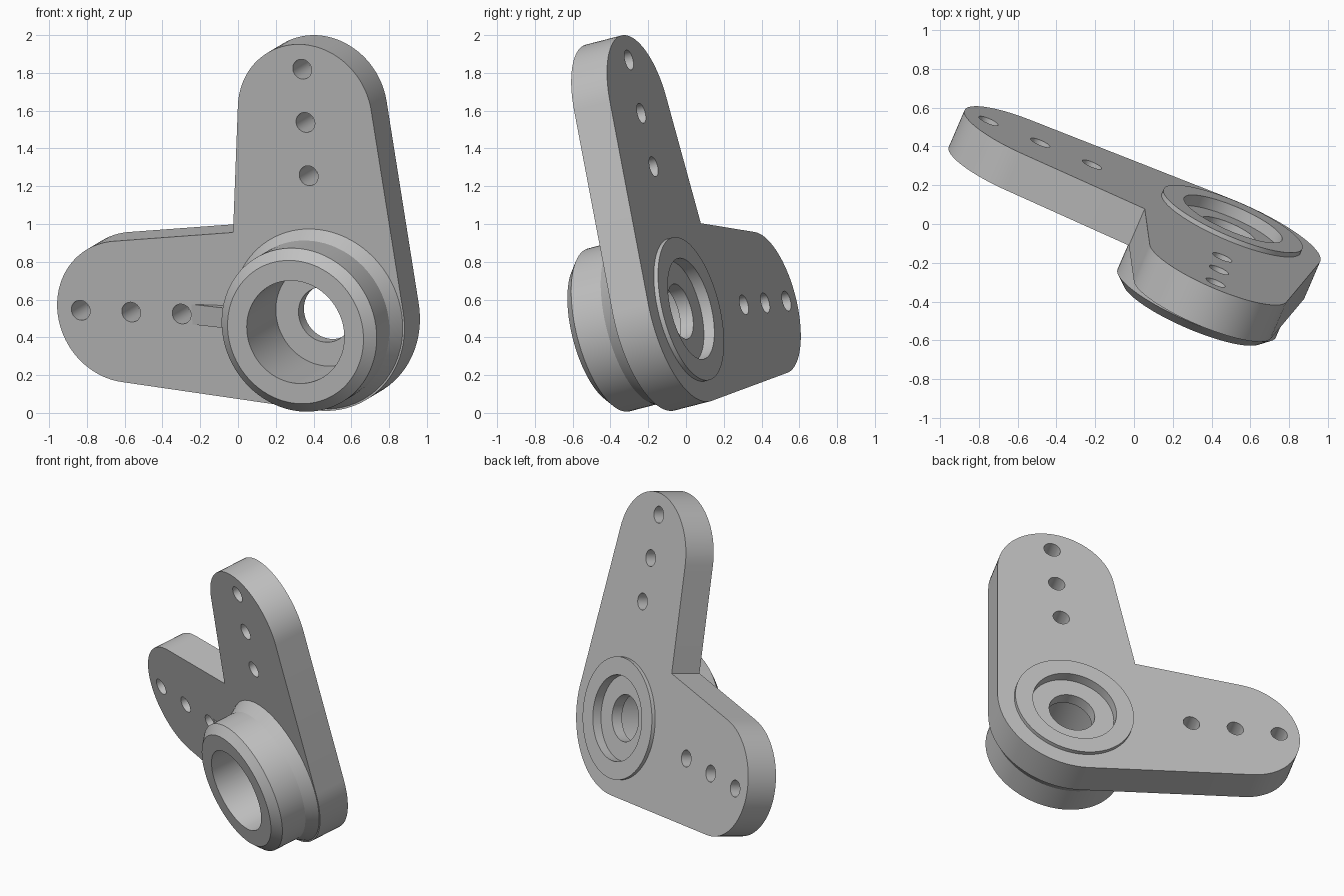
import bpy
import bmesh
from math import pi, sin, cos, asin, radians
from mathutils import Matrix, Vector

cube = bpy.data.objects.get("Cube")
if cube:
    bpy.data.objects.remove(cube, do_unlink=True)

# Single material
grey = bpy.data.materials.new("plain_grey")
grey.use_nodes = True
COLOUR = (0.53, 0.53, 0.53, 1)
grey.diffuse_color = COLOUR
grey.node_tree.nodes["Principled BSDF"].inputs["Base Color"].default_value = COLOUR

# Tilted frame: arms run along local x and y, local z points to the back
side_dir = Vector((-0.921, 0.388, 0.034)).normalized()
up_dir = Vector((-0.057, -0.226, 0.972))
back_dir = side_dir.cross(up_dir).normalized()
up_dir = back_dir.cross(side_dir)
FRAME = Matrix((side_dir, up_dir, back_dir)).transposed().to_4x4()
FRAME.translation = (0.42, -0.185, 0.497)

THICK = 0.212
HUB_R, TIP_R, ARM = 0.50, 0.385, 1.11


def add_object(name, bm):
    bmesh.ops.remove_doubles(bm, verts=bm.verts, dist=0.0002)
    bmesh.ops.recalc_face_normals(bm, faces=bm.faces)
    mesh = bpy.data.meshes.new(name)
    bm.to_mesh(mesh)
    bm.free()
    mesh.materials.append(grey)
    obj = bpy.data.objects.new(name, mesh)
    bpy.context.collection.objects.link(obj)
    obj.matrix_world = FRAME
    bpy.ops.object.select_all(action='DESELECT')
    obj.select_set(True)
    bpy.context.view_layer.objects.active = obj
    bpy.ops.object.shade_smooth_by_angle(angle=radians(25))
    return obj


def arc(cx, cy, r, start, end, steps):
    return [(cx + r * cos(start + (end - start) * i / steps),
             cy + r * sin(start + (end - start) * i / steps)) for i in range(steps + 1)]


def circle(cx, cy, r, steps=32):
    return arc(cx, cy, r, 0, 2 * pi, steps)[:-1]


# Plate outline: two tapered arms, tangent to the hub and meeting in a sharp corner
taper = asin((HUB_R - TIP_R) / ARM)
corner = HUB_R / (sin(taper) + cos(taper))
outline = arc(ARM, 0, TIP_R, taper - pi / 2, pi / 2 - taper, 40)
outline.append((corner, corner))
outline += arc(0, ARM, TIP_R, taper, pi - taper, 40)
outline += arc(0, 0, HUB_R, pi - taper, 1.5 * pi + taper, 32)

loops = [outline, circle(0, 0, 0.34, 64)]
for d in (0.78, 1.07, 1.36):
    loops += [circle(d, 0, 0.054), circle(0, d, 0.054)]

# Filled, extruded curve turned into the plate mesh
curve = bpy.data.curves.new("plate_profile", 'CURVE')
curve.dimensions = '2D'
curve.fill_mode = 'BOTH'
curve.extrude = THICK / 2
for pts in loops:
    spline = curve.splines.new('POLY')
    spline.points.add(len(pts) - 1)
    for p, (x, y) in zip(spline.points, pts):
        p.co = (x, y, 0, 1)
    spline.use_cyclic_u = True
helper = bpy.data.objects.new("plate_profile", curve)
bpy.context.collection.objects.link(helper)
graph = bpy.context.evaluated_depsgraph_get()
flat = bpy.data.meshes.new_from_object(helper.evaluated_get(graph))
bm = bmesh.new()
bm.from_mesh(flat)
bmesh.ops.translate(bm, verts=bm.verts, vec=(0, 0, THICK / 2))
add_object("arm_plate", bm)
bpy.data.objects.remove(helper, do_unlink=True)
bpy.data.meshes.remove(flat)

# Hub: closed section (radius, depth) turned about the local z axis
section = [(0.28, 0.10), (0.28, -0.30), (0.39, -0.30), (0.445, -0.25),
           (0.445, -0.075), (0.49, 0), (0.39, 0.02), (0.39, THICK + 0.025),
           (0.275, THICK + 0.025), (0.275, 0.175), (0.15, 0.175), (0.15, 0.10)]
bm = bmesh.new()
ring = [bm.verts.new((r, 0, z)) for r, z in section]
edges = [bm.edges.new((ring[i - 1], ring[i])) for i in range(len(ring))]
bmesh.ops.spin(bm, geom=ring + edges, cent=(0, 0, 0), axis=(0, 0, 1),
               angle=2 * pi, steps=80, use_merge=True)
add_object("hub", bm)

# Small wedge rib running from the hub toward the side arm holes
bm = bmesh.new()
ends = []
for y in (-0.055, 0.055):
    ends.append([bm.verts.new(p) for p in
                 ((0.725, y, 0.001), (0.43, y, 0.001), (0.43, y, -0.075))])
    bm.faces.new(ends[-1])
for i in range(3):
    bm.faces.new((ends[0][i - 1], ends[0][i], ends[1][i], ends[1][i - 1]))
add_object("wedge_rib", bm)
